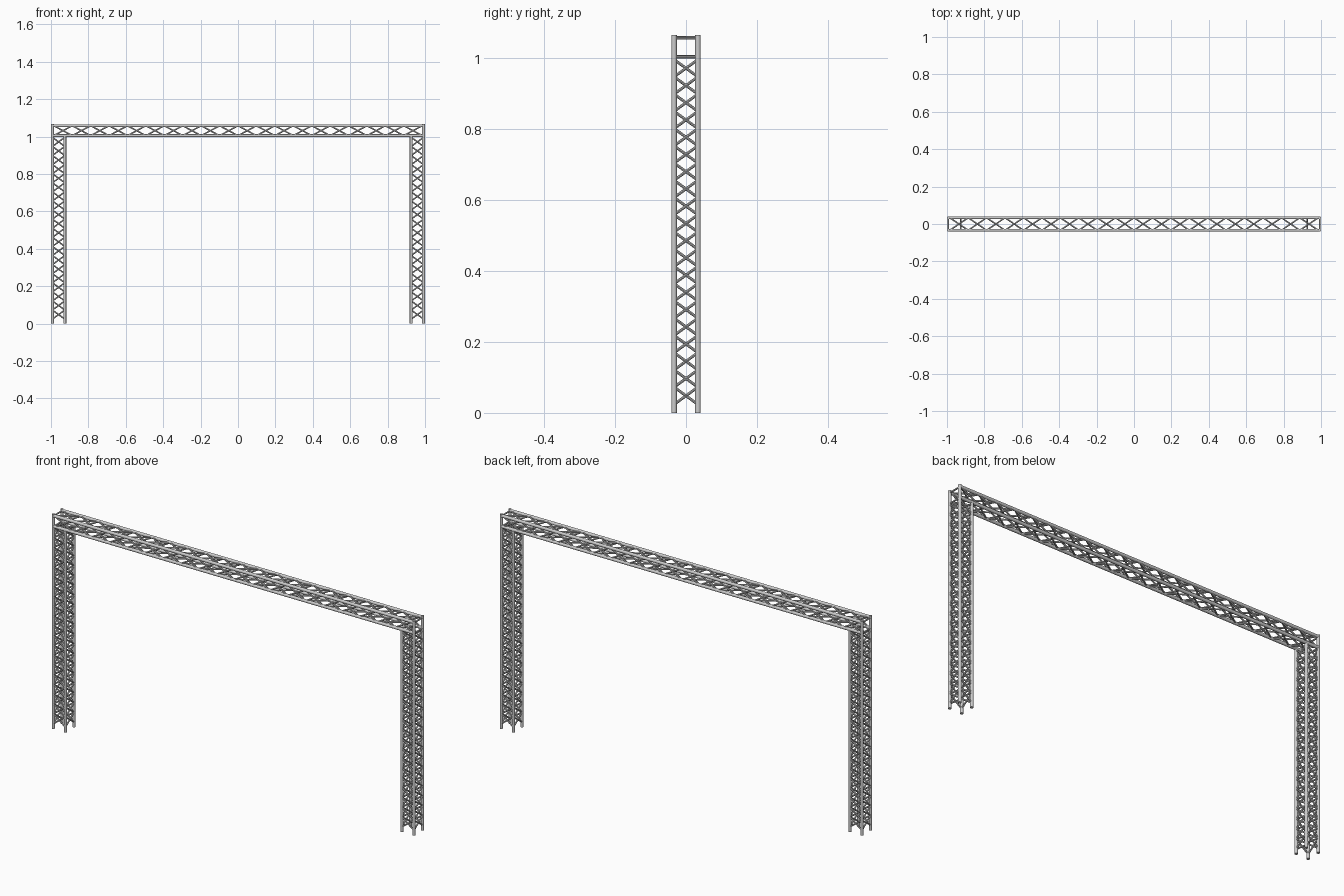
import bpy, bmesh
from mathutils import Vector

if "Cube" in bpy.data.objects:
    bpy.data.objects.remove(bpy.data.objects["Cube"])

CR, BR = 0.0078, 0.004       # chord and brace radii
Y = 0.0335                   # chord offset in depth
XO, XI = 0.9922, 0.926       # outer / inner column chords
ZB, ZT = 1.005, 1.058        # lower / upper beam chords
BAYS = 20


def tube(bm, a, b, r, sides):
    a, b = Vector(a), Vector(b)
    d = b - a
    m = d.to_track_quat('Z', 'Y').to_matrix().to_4x4()
    m.translation = (a + b) / 2
    bmesh.ops.create_cone(bm, cap_ends=True, segments=sides, radius1=r,
                          radius2=r, depth=d.length, matrix=m)


def make(name, tubes):
    bm = bmesh.new()
    for t in tubes:
        tube(bm, *t)
    me = bpy.data.meshes.new(name)
    bm.to_mesh(me)
    bm.free()
    ob = bpy.data.objects.new(name, me)
    bpy.context.collection.objects.link(ob)
    bpy.context.view_layer.objects.active = ob
    ob.select_set(True)
    bpy.ops.object.shade_smooth_by_angle()
    ob.select_set(False)


def crosses(corners, lo, hi, place):
    # a row of X braces on each of the four faces
    out = []
    step = (hi - lo) / BAYS
    for f in range(4):
        p, q = corners[f], corners[(f + 1) % 4]
        for i in range(BAYS):
            t0, t1 = lo + step * i, lo + step * (i + 1)
            out.append((place(p, t0), place(q, t1), BR, 8))
            out.append((place(q, t0), place(p, t1), BR, 8))
    return out


# Columns
for side, name in ((-1, "left"), (1, "right")):
    chords = []
    for y in (-Y, Y):
        chords.append(((side * XO, y, 0), (side * XO, y, 1.066), CR, 16))
        chords.append(((side * XI, y, 0), (side * XI, y, ZB), CR, 16))
    make(name + "_column_chords", chords)
    cs = [(side * XO, -Y), (side * XI, -Y), (side * XI, Y), (side * XO, Y)]
    make(name + "_column_braces",
         crosses(cs, 0.024, 0.996, lambda c, t: (c[0], c[1], t)))
    # Cross bars closing the beam end
    make(name + "_end_bars",
         [((side * XO, -Y, z), (side * XO, Y, z), BR, 8) for z in (1.003, 1.056)])

# Beam
make("beam_chords", [((-XO, y, z), (XO, y, z), CR, 16)
                     for y in (-Y, Y) for z in (ZB, ZT)])
cs = [(-Y, ZB), (-Y, ZT), (Y, ZT), (Y, ZB)]
make("beam_braces", crosses(cs, -0.985, 0.985, lambda c, t: (t, c[0], c[1])))
